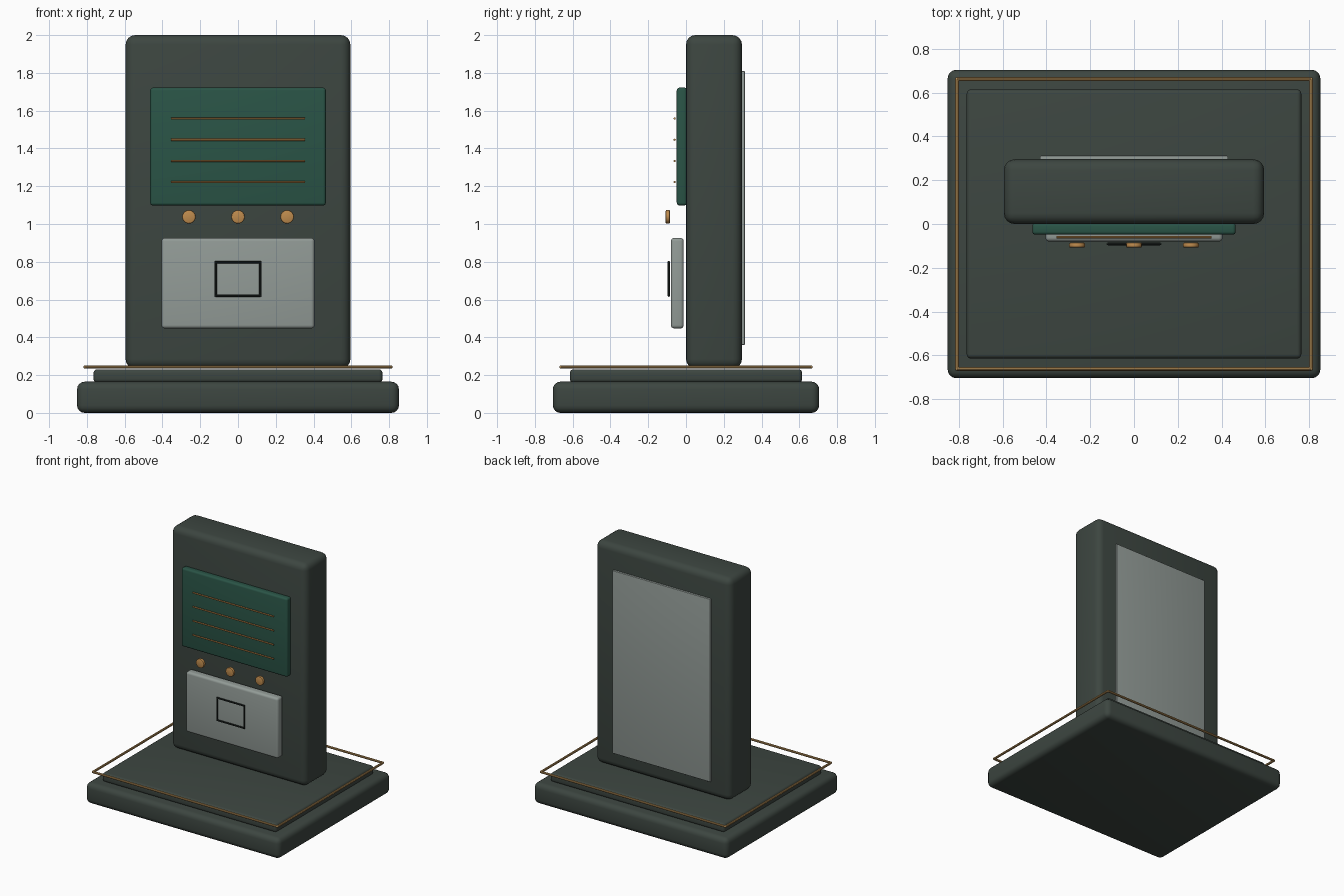
import bpy, bmesh, math
from mathutils import Vector, Matrix

if "Cube" in bpy.data.objects:
    bpy.data.objects.remove(bpy.data.objects["Cube"])


def mat(name, rgb):
    m = bpy.data.materials.new(name)
    m.diffuse_color = (*rgb, 1)
    m.use_nodes = True
    m.node_tree.nodes["Principled BSDF"].inputs["Base Color"].default_value = m.diffuse_color
    return m


CASE = mat("dark green grey", (0.046, 0.061, 0.052))
GREEN = mat("screen green", (0.023, 0.089, 0.062))
GREY = mat("pale grey", (0.29, 0.33, 0.31))
BRASS = mat("brass", (0.46, 0.27, 0.095))
COPPER = mat("copper", (0.52, 0.26, 0.075))
BLACK = mat("near black", (0.013, 0.018, 0.016))


def finish(name, bm, material):
    me = bpy.data.meshes.new(name)
    bm.to_mesh(me)
    bm.free()
    me.materials.append(material)
    ob = bpy.data.objects.new(name, me)
    bpy.context.collection.objects.link(ob)
    bpy.ops.object.select_all(action='DESELECT')
    ob.select_set(True)
    bpy.context.view_layer.objects.active = ob
    bpy.ops.object.shade_smooth_by_angle(angle=math.radians(35))
    return ob


def box(name, material, xs, ys, zs, bevel=0.0):
    lo, hi = Vector((xs[0], ys[0], zs[0])), Vector((xs[1], ys[1], zs[1]))
    bm = bmesh.new()
    bmesh.ops.create_cube(bm, size=1)
    for v in bm.verts:
        v.co = Vector([(lo[i] + hi[i]) / 2 + v.co[i] * (hi[i] - lo[i]) for i in range(3)])
    if bevel:
        bmesh.ops.bevel(bm, geom=bm.edges[:], offset=bevel, segments=4,
                        profile=0.5, affect='EDGES')
    return finish(name, bm, material)


def add_rod(bm, a, b, r, sides=8):
    a, b = Vector(a), Vector(b)
    rot = (b - a).to_track_quat('Z', 'Y').to_matrix().to_4x4()
    bmesh.ops.create_cone(bm, cap_ends=True, segments=sides, radius1=r, radius2=r,
                          depth=(b - a).length,
                          matrix=Matrix.Translation((a + b) / 2) @ rot)


def loop(name, material, pts, r):
    bm = bmesh.new()
    for i, p in enumerate(pts):
        add_rod(bm, p, pts[(i + 1) % len(pts)], r)
        bmesh.ops.create_uvsphere(bm, u_segments=8, v_segments=6, radius=r,
                                  matrix=Matrix.Translation(p))
    return finish(name, bm, material)


# plinth in two steps
box("plinth", CASE, (-.852, .852), (-.705, .705), (0, .165), .04)
box("plinth_step", CASE, (-.765, .765), (-.615, .615), (.16, .231), .02)

# upright cabinet and rear cover
box("cabinet", CASE, (-.595, .595), (0, .296), (.235, 2), .05)
box("rear_cover", GREY, (-.43, .43), (.28, .312), (.36, 1.81), .004)

# screen with four lines
box("screen", GREEN, (-.465, .465), (-.049, .005), (1.098, 1.722), .015)
for i in range(4):
    bm = bmesh.new()
    z = 1.222 + i * .112
    add_rod(bm, (-.355, -.06, z), (.355, -.06, z), .006)
    finish("screen_line", bm, COPPER)

# round buttons
for x in (-.26, 0, .26):
    bm = bmesh.new()
    add_rod(bm, (x, -.085, 1.038), (x, -.108, 1.038), .036, 16)
    rims = [e for e in bm.edges if abs(e.verts[0].co.y - e.verts[1].co.y) < .001]
    bmesh.ops.bevel(bm, geom=rims, offset=.006, segments=2, profile=0.5, affect='EDGES')
    finish("button", bm, COPPER)

# lower hatch with framed opening outline
box("hatch", GREY, (-.405, .405), (-.08, -.012), (.447, .926), .018)
loop("hatch_frame", BLACK, [(-.119, -.091, .621), (.119, -.091, .621),
                            (.119, -.091, .798), (-.119, -.091, .798)], .0065)

# trim rail around the plinth
loop("plinth_rail", BRASS, [(-.809, -.662, .243), (.809, -.662, .243),
                            (.809, .662, .243), (-.809, .662, .243)], .009)
